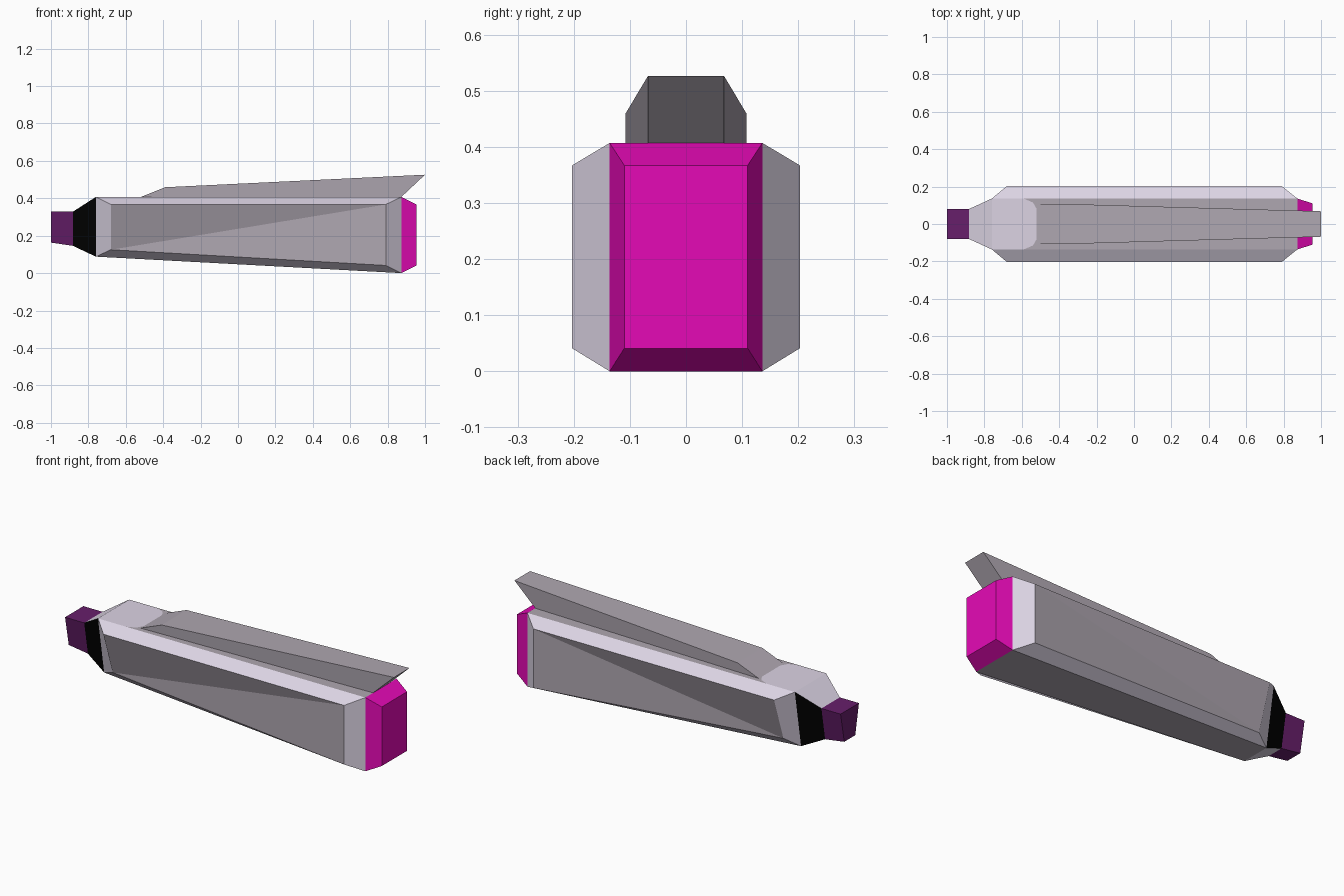
import bpy

if "Cube" in bpy.data.objects:
    bpy.data.objects.remove(bpy.data.objects["Cube"])


def material(name, rgb):
    m = bpy.data.materials.new(name)
    lin = [((c / 255 + 0.055) / 1.055) ** 2.4 if c > 10 else c / 255 / 12.92 for c in rgb]
    m.diffuse_color = (*lin, 1)
    m.use_nodes = True
    m.node_tree.nodes["Principled BSDF"].inputs["Base Color"].default_value = m.diffuse_color
    return m


LIGHT, GREY, BLACK, PURPLE, MAGENTA = range(5)
MATS = [material("light_grey", (220, 212, 228)), material("mid_grey", (175, 167, 177)),
        material("black", (1, 1, 1)), material("dark_purple", (103, 30, 107)),
        material("magenta", (229, 10, 182))]


def build(name, verts, faces):
    """faces: list of (vertex indices, material index)"""
    me = bpy.data.meshes.new(name)
    me.from_pydata(verts, [], [f for f, _ in faces])
    for m in MATS:
        me.materials.append(m)
    for p, (_, mi) in zip(me.polygons, faces):
        p.material_index = mi
    ob = bpy.data.objects.new(name, me)
    bpy.context.collection.objects.link(ob)
    return ob


def loft(name, rings, cols, start=None, end=None):
    """Two trapezoids (x, low half width, high half width, z low, z high) joined along x.
    cols: bottom, +y side, top, -y side (None = open)."""
    verts, faces = [], []
    for x, w0, w1, z0, z1 in rings:
        verts += [(x, -w0, z0), (x, w0, z0), (x, w1, z1), (x, -w1, z1)]
    for i, c in enumerate(cols):
        j = (i + 1) % 4
        if c is not None:
            faces.append(((i, j, 4 + j, 4 + i), c))
    if start is not None:
        faces.append(((3, 2, 1, 0), start))
    if end is not None:
        faces.append(((4, 5, 6, 7), end))
    return build(name, verts, faces)


# Cross-sections: the nose end narrows to 60% towards the bottom
TIP = (-1, .048, .08, .163, .328)
NECK = (-.883, .048, .08, .146, .328)
NOSE = (-.76, .082, .136, .088, .407)
TAIL = (.873, .136, .136, 0, .407)
END = (.955, .11, .11, .041, .367)

# Purple tip, black-sided collar, belly, magenta tail cap
loft("tip", [TIP, NECK], [PURPLE] * 4, start=PURPLE)
loft("collar", [NECK, NOSE], [LIGHT, BLACK, LIGHT, BLACK])
loft("belly", [NOSE, TAIL], [GREY, None, None, None])
loft("tail_cap", [TAIL, END], [MAGENTA] * 4, end=MAGENTA)

# Flat roof: light rounded front patch, grey remainder
edge = [(-.59, -.136), (-.54, -.115), (-.52, -.08), (-.52, .08), (-.54, .115), (-.59, .136)]
pts = [(-.76, .136), (-.76, -.136)] + edge + [(.873, .136), (.873, -.136)]
build("roof", [(x, y, .407) for x, y in pts],
      [(tuple(range(8)), LIGHT), ((2, 9, 8, 7, 6, 5, 4, 3), GREY)])

# Raised side panel with chamfered border, mirrored to the other side
base = [(-.76, .082, .088), (.873, .136, 0), (.873, .136, .407), (-.76, .136, .407)]
outer = [(-.68, .122, .125), (.79, .203, .041), (.79, .203, .367), (-.68, .203, .367)]
verts = [(x, -y, z) for x, y, z in base + outer]
faces = [((i, (i + 1) % 4, 4 + (i + 1) % 4, 4 + i), LIGHT) for i in range(4)]
faces += [((4, 5, 6), GREY), ((4, 6, 7), GREY)]
side = build("side_panel", verts, faces)
side.modifiers.new("mirror", 'MIRROR').use_axis = (False, True, False)

# Tapering top rail overhanging the tail
profile = [(-.52, .108, .407), (-.39, .108, .459), (1, .068, .526), (.873, .068, .407)]
verts = [(x, -w, z) for x, w, z in profile] + [(x, w, z) for x, w, z in profile]
faces = [((i, i + 1, i + 5, i + 4), GREY) for i in range(3)]
faces += [((0, 3, 2, 1), GREY), ((4, 5, 6, 7), GREY)]
build("top_rail", verts, faces)
